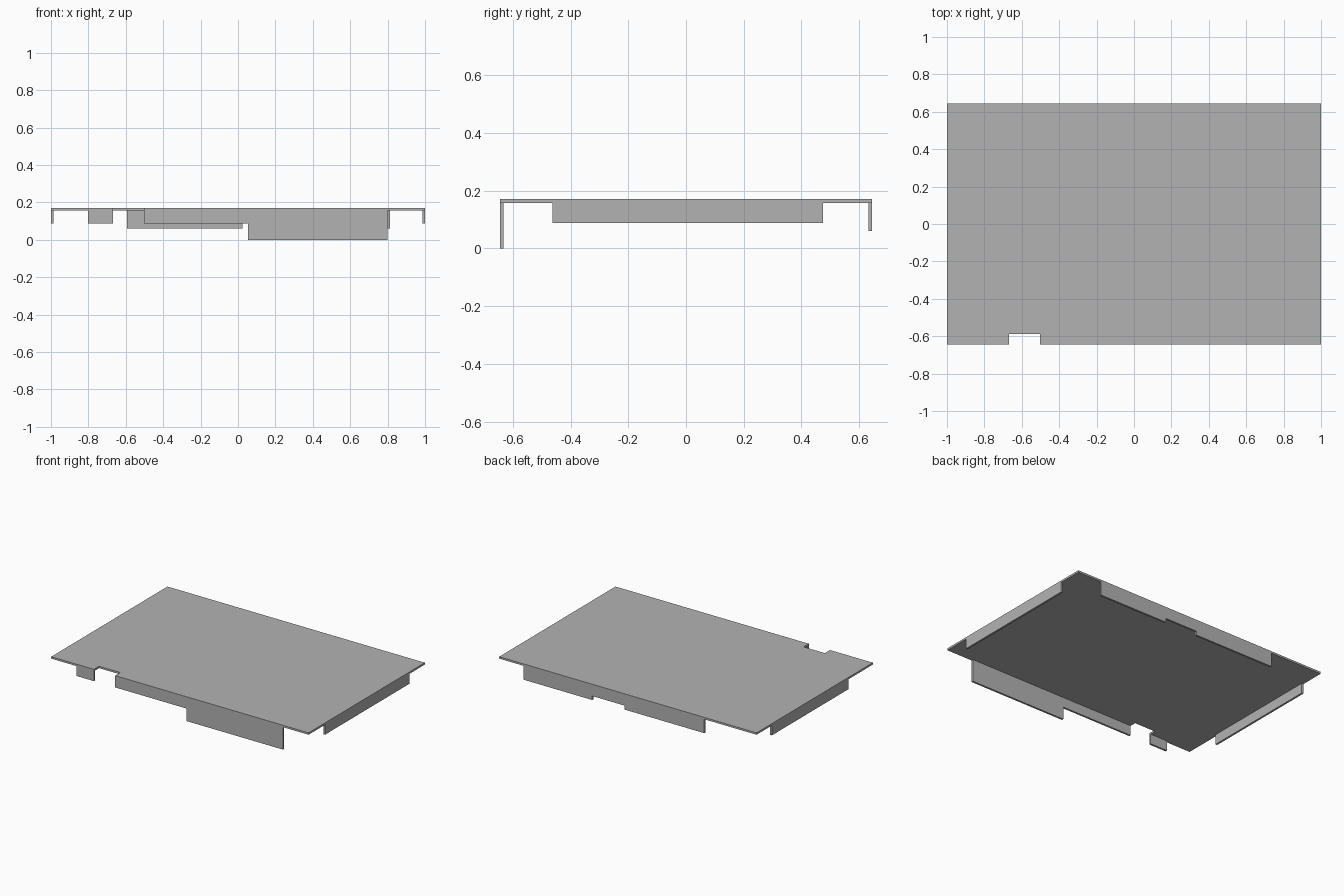
import bpy
import bmesh
from mathutils import Vector

cube = bpy.data.objects.get("Cube")
if cube:
    bpy.data.objects.remove(cube, do_unlink=True)

grey = bpy.data.materials.new("sheet grey")
grey.use_nodes = True
colour = (0.45, 0.45, 0.45, 1)
grey.diffuse_color = colour
grey.node_tree.nodes["Principled BSDF"].inputs["Base Color"].default_value = colour

HALF_X, HALF_Y = 1.0, 0.645
TOP, SHEET = 0.171, 0.0135
UNDER = TOP - SHEET
SHORT, DEEP = 0.088, 0.06      # lower edges of the flanges


def extruded(name, outline, direction):
    """Flat outline given a sheet thickness along a direction."""
    bm = bmesh.new()
    face = bm.faces.new([bm.verts.new(p) for p in outline])
    result = bmesh.ops.extrude_face_region(bm, geom=[face])
    moved = [v for v in result["geom"] if isinstance(v, bmesh.types.BMVert)]
    bmesh.ops.translate(bm, verts=moved, vec=Vector(direction) * SHEET)
    bmesh.ops.recalc_face_normals(bm, faces=bm.faces)
    mesh = bpy.data.meshes.new(name)
    bm.to_mesh(mesh)
    bm.free()
    mesh.materials.append(grey)
    obj = bpy.data.objects.new(name, mesh)
    bpy.context.scene.collection.objects.link(obj)
    return obj


def long_flange(name, side, steps):
    """Flange along x; steps are (start, end, lower edge)."""
    y = side * HALF_Y
    outline = [(steps[-1][1], y, UNDER), (steps[0][0], y, UNDER)]
    for start, end, low in steps:
        outline += [(start, y, low), (end, y, low)]
    extruded(name, outline, (0, -side, 0))


def end_flange(name, side, y0, y1):
    x = side * HALF_X
    extruded(name, [(x, y0, UNDER), (x, y0, SHORT), (x, y1, SHORT), (x, y1, UNDER)],
             (-side, 0, 0))


# Top sheet with a notch in its front edge
NOTCH_A, NOTCH_B, NOTCH_Y = -0.668, -0.503, -0.588
plan = [(-HALF_X, -HALF_Y), (NOTCH_A, -HALF_Y), (NOTCH_A, NOTCH_Y),
        (NOTCH_B, NOTCH_Y), (NOTCH_B, -HALF_Y), (HALF_X, -HALF_Y),
        (HALF_X, HALF_Y), (-HALF_X, HALF_Y)]
extruded("top_sheet", [(x, y, UNDER) for x, y in plan], (0, 0, 1))

# Front and back flanges with stepped lower edges
long_flange("front_tab", -1, [(-0.802, NOTCH_A, SHORT)])
long_flange("front_flange", -1, [(NOTCH_B, 0.053, SHORT), (0.053, 0.8, 0)])
long_flange("back_flange", 1, [(-0.593, 0.025, DEEP), (0.025, 0.278, SHORT),
                               (0.278, 0.812, DEEP)])

# Flanges at the two ends
end_flange("left_flange", 1, -0.462, 0.474)
end_flange("right_flange", -1, -0.375, 0.474)
